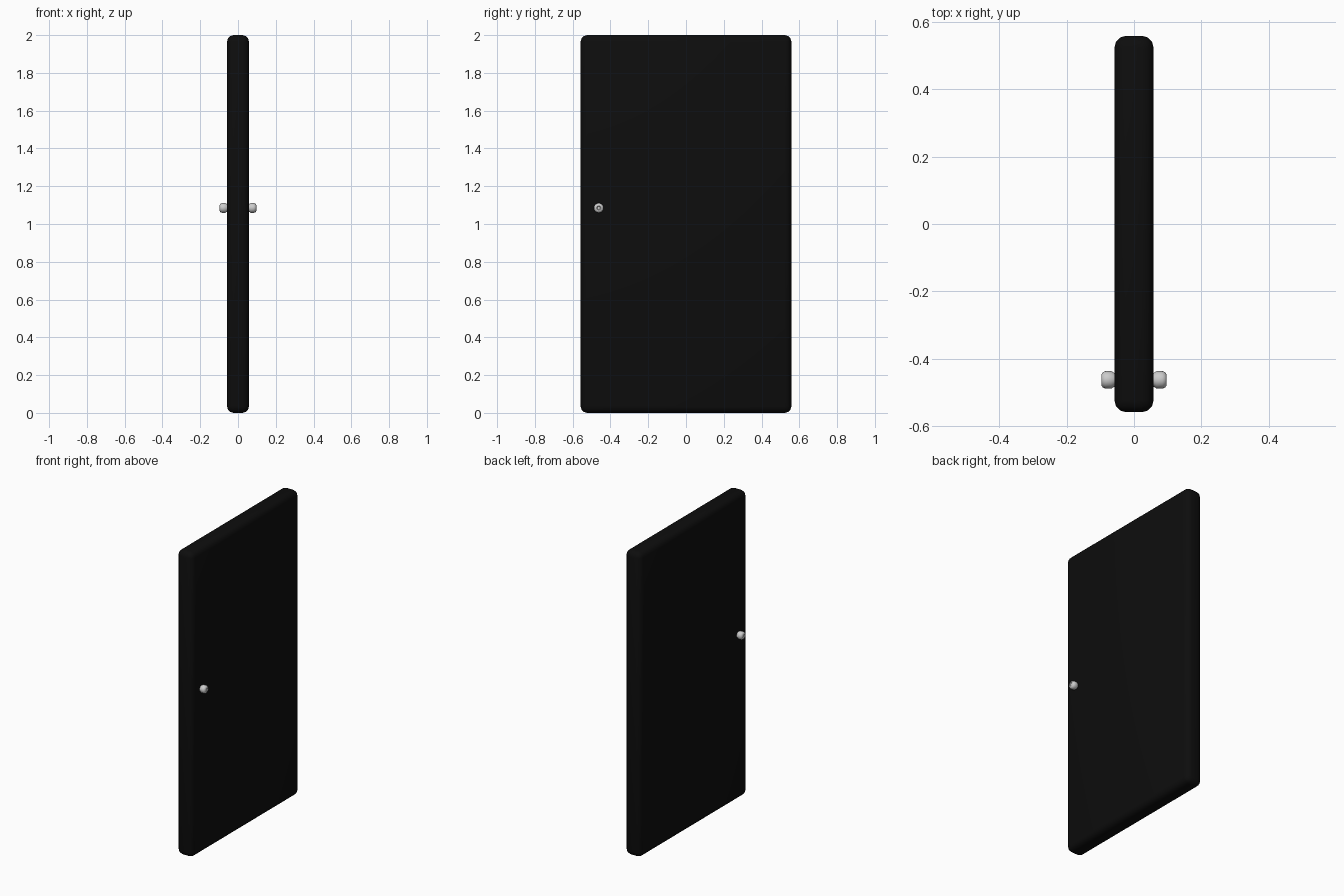
import bpy, bmesh, math
from mathutils import Vector, Matrix

if "Cube" in bpy.data.objects:
    bpy.data.objects.remove(bpy.data.objects["Cube"])

HX, HY, H = 0.058, 0.558, 2.0
KNOB_Y, KNOB_Z = -0.462, 1.085
GROOVE_W, GROOVE_D = 0.01, 0.005


def add_object(name, bm):
    bmesh.ops.recalc_face_normals(bm, faces=bm.faces[:])
    mesh = bpy.data.meshes.new(name)
    bm.to_mesh(mesh)
    bm.free()
    obj = bpy.data.objects.new(name, mesh)
    bpy.context.collection.objects.link(obj)
    return obj


def activate(obj):
    bpy.ops.object.select_all(action='DESELECT')
    obj.select_set(True)
    bpy.context.view_layer.objects.active = obj


# Door slab with rounded edges
bm = bmesh.new()
bmesh.ops.create_cube(bm, size=1, matrix=Matrix.Translation((0, 0, H / 2))
                      @ Matrix.Diagonal((2 * HX, 2 * HY, H, 1)))
bmesh.ops.bevel(bm, geom=bm.edges[:], offset=0.035, segments=3,
                profile=0.5, affect='EDGES')
slab = add_object("door_slab", bm)
black = bpy.data.materials.new("black_paint")
black.diffuse_color = (0.004, 0.004, 0.004, 1)
black.use_nodes = True
black.node_tree.nodes["Principled BSDF"].inputs["Base Color"].default_value = black.diffuse_color
slab.data.materials.append(black)

# Panel outlines (y, z): peaked upper panel and rectangular lower panel
upper = [(-0.275, 0.95), (0.275, 0.95), (0.275, 1.70), (0, 1.785), (-0.275, 1.70)]
lower = [(-0.275, 0.315), (0.275, 0.315), (0.275, 0.67), (-0.275, 0.67)]

# Thin frames cut the panel grooves into both faces
bm = bmesh.new()
for side in (-1, 1):
    for outline in (upper, lower):
        face = bm.faces.new([bm.verts.new((side * (HX - GROOVE_D), y, z))
                             for y, z in outline])
        face.normal_update()
        ring = bmesh.ops.inset_region(bm, faces=[face], thickness=GROOVE_W,
                                      use_even_offset=True)["faces"]
        bmesh.ops.delete(bm, geom=[face], context='FACES')
        ext = bmesh.ops.extrude_face_region(bm, geom=ring, use_keep_orig=True)
        moved = [g for g in ext["geom"] if isinstance(g, bmesh.types.BMVert)]
        bmesh.ops.translate(bm, verts=moved, vec=Vector((side * 0.03, 0, 0)))
cutter = add_object("groove_cutter", bm)
mod = slab.modifiers.new("grooves", 'BOOLEAN')
mod.operation = 'DIFFERENCE'
mod.solver = 'EXACT'
mod.object = cutter
activate(slab)
bpy.ops.object.modifier_apply(modifier=mod.name)
bpy.data.objects.remove(cutter)
bpy.ops.object.shade_smooth_by_angle(angle=math.radians(35))

# Lathed knobs (distance from slab centre, radius), dimpled at the tip
profile = [(0.05, 0.018), (0.060, 0.021), (0.067, 0.026), (0.084, 0.026),
           (0.092, 0.023), (0.097, 0.016), (0.097, 0.011), (0.093, 0.008),
           (0.093, 0)]
for side, name in ((1, "right_knob"), (-1, "left_knob")):
    bm = bmesh.new()
    verts = [bm.verts.new((side * x, KNOB_Y + r, KNOB_Z)) for x, r in profile]
    edges = [bm.edges.new(pair) for pair in zip(verts, verts[1:])]
    bmesh.ops.spin(bm, geom=verts + edges, cent=(0, KNOB_Y, KNOB_Z),
                   axis=(1, 0, 0), angle=2 * math.pi, steps=20)
    bmesh.ops.remove_doubles(bm, verts=bm.verts[:], dist=1e-5)
    activate(add_object(name, bm))
    bpy.ops.object.shade_smooth_by_angle(angle=math.radians(40))
